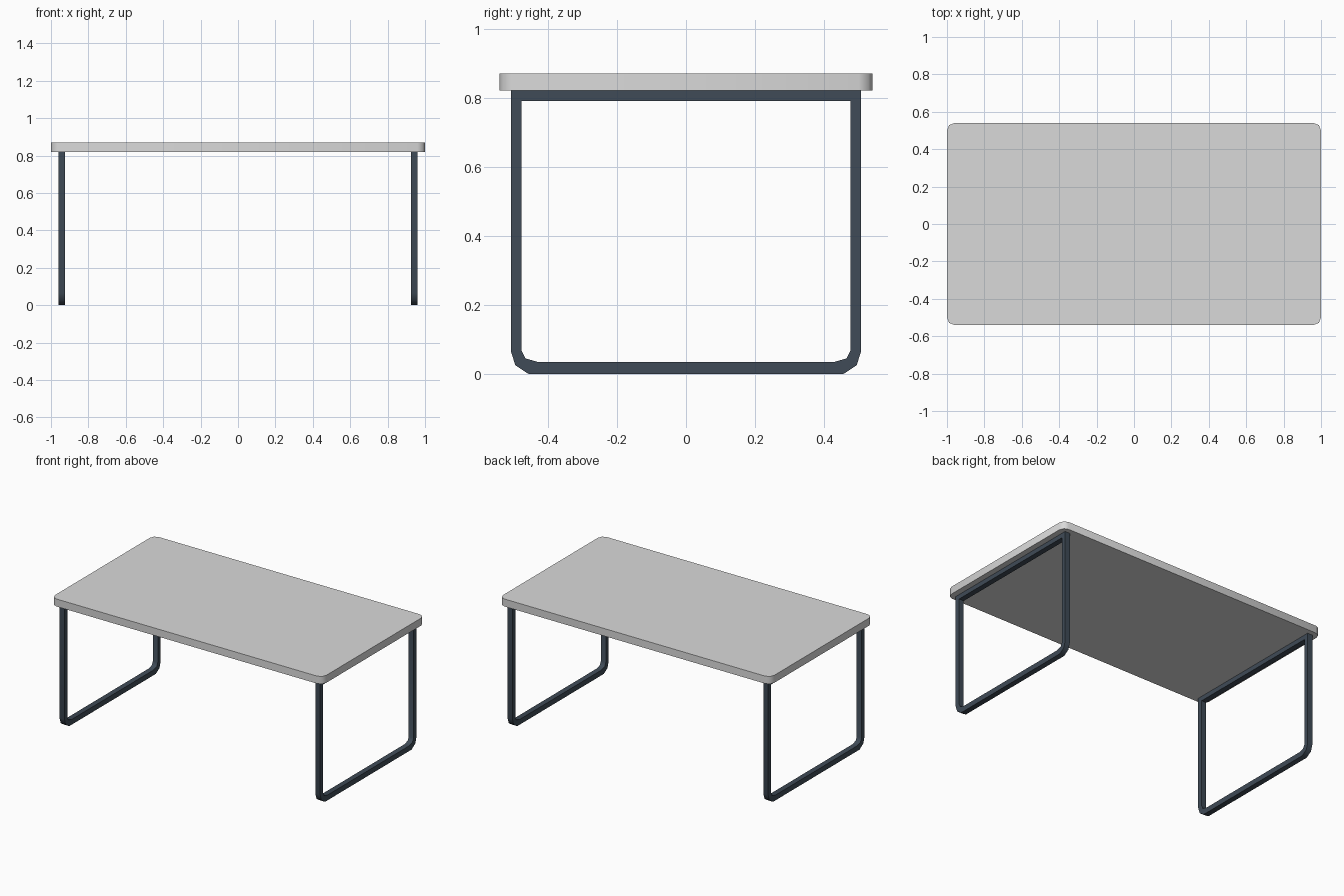
import bpy, bmesh, math

if "Cube" in bpy.data.objects:
    bpy.data.objects.remove(bpy.data.objects["Cube"])


def material(name, rgb):
    m = bpy.data.materials.new(name)
    m.diffuse_color = (*rgb, 1)
    m.use_nodes = True
    m.node_tree.nodes["Principled BSDF"].inputs["Base Color"].default_value = m.diffuse_color
    return m


GREY = material("light grey", (0.7, 0.7, 0.7))
SLATE = material("dark slate", (0.05, 0.07, 0.095))


def finish(bm, name, mat):
    bmesh.ops.recalc_face_normals(bm, faces=bm.faces[:])
    mesh = bpy.data.meshes.new(name)
    bm.to_mesh(mesh)
    bm.free()
    mesh.materials.append(mat)
    ob = bpy.data.objects.new(name, mesh)
    bpy.context.collection.objects.link(ob)
    bpy.ops.object.select_all(action='DESELECT')
    ob.select_set(True)
    bpy.context.view_layer.objects.active = ob
    bpy.ops.object.shade_smooth_by_angle(angle=math.radians(50))
    return ob


# Tabletop: slab with rounded vertical corners
bm = bmesh.new()
bmesh.ops.create_cube(bm, size=1)
for v in bm.verts:
    v.co = (v.co.x * 2, v.co.y * 1.08, 0.845 + v.co.z * 0.05)
corners = [e for e in bm.edges if abs(e.verts[0].co.z - e.verts[1].co.z) > 0.01]
bmesh.ops.bevel(bm, geom=corners, offset=0.04, segments=2, profile=0.5, affect='EDGES')
finish(bm, "tabletop", GREY)

# Leg frames: square-section loops with bent lower corners
outer = [(0.507, 0.82), (0.507, 0.065), (0.494, 0.025), (0.456, 0.0)]
inner = [(0.476, 0.79), (0.476, 0.068), (0.465, 0.045), (0.43, 0.035)]


def loop(half):
    return half + [(-y, z) for y, z in reversed(half)]


def leg_frame(name, x, w=0.036):
    bm = bmesh.new()
    rings = [[bm.verts.new((x + dx, y, z)) for y, z in loop(half)]
             for half, dx in ((outer, -w / 2), (outer, w / 2), (inner, w / 2), (inner, -w / 2))]
    n = len(rings[0])
    for k in range(4):
        a, b = rings[k], rings[(k + 1) % 4]
        for i in range(n):
            j = (i + 1) % n
            bm.faces.new((a[i], a[j], b[j], b[i]))
    finish(bm, name, SLATE)


leg_frame("left_leg_frame", -0.943)
leg_frame("right_leg_frame", 0.943)
